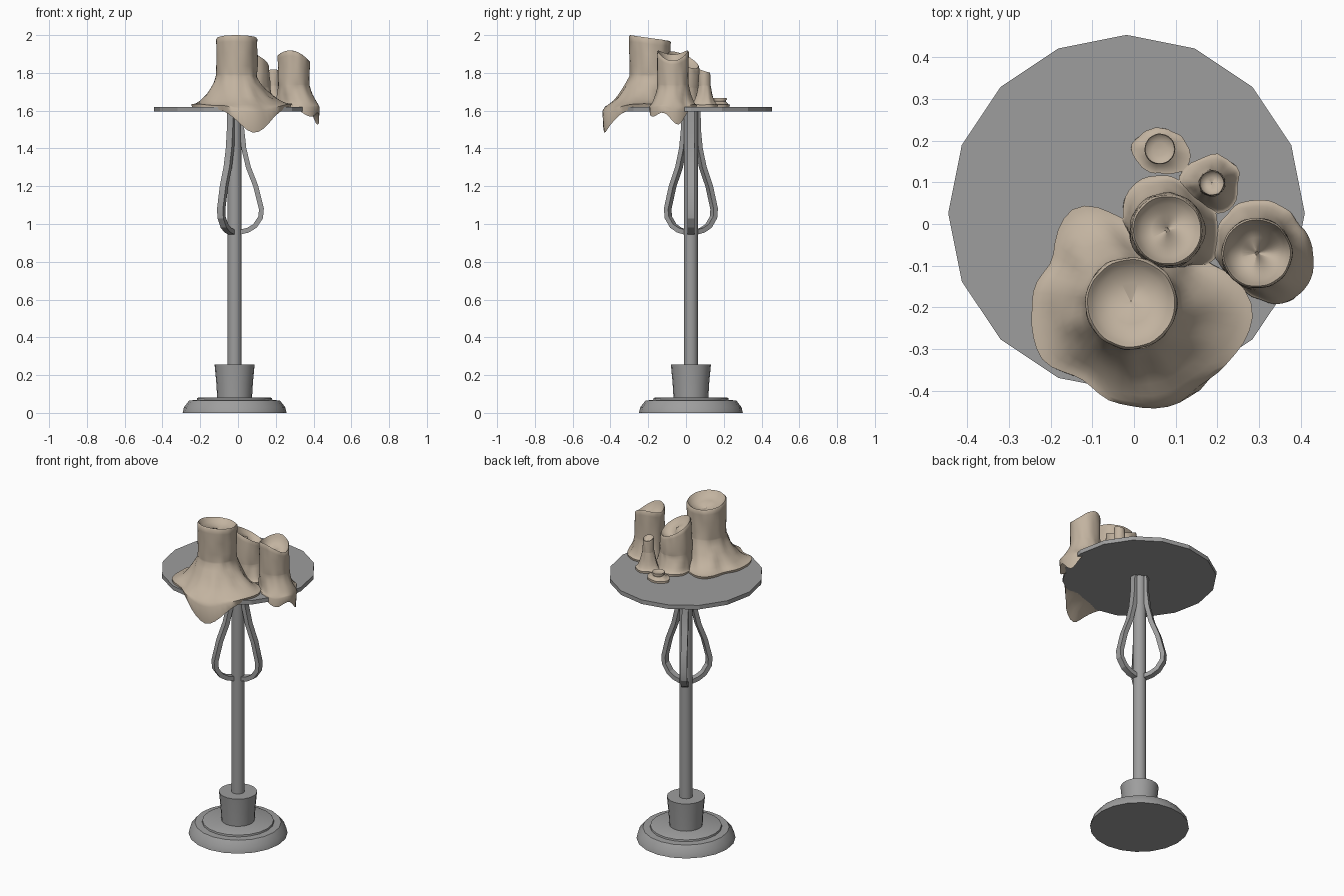
import bpy, bmesh, math
from mathutils import Vector, noise

cube = bpy.data.objects.get("Cube")
if cube:
    bpy.data.objects.remove(cube, do_unlink=True)

AXIS = Vector((-0.018, 0.026, 0))
TABLE_TOP = 1.62


def make_material(name, rgb):
    mat = bpy.data.materials.new(name)
    mat.use_nodes = True
    color = (*rgb, 1)
    mat.diffuse_color = color
    mat.node_tree.nodes["Principled BSDF"].inputs["Base Color"].default_value = color
    return mat


metal = make_material("grey metal", (0.34, 0.34, 0.34))
wax = make_material("beige wax", (0.54, 0.45, 0.35))


def finish(name, bm, mat, location, angle=30):
    bmesh.ops.recalc_face_normals(bm, faces=bm.faces)
    mesh = bpy.data.meshes.new(name)
    bm.to_mesh(mesh)
    bm.free()
    mesh.materials.append(mat)
    obj = bpy.data.objects.new(name, mesh)
    obj.location = location
    bpy.context.collection.objects.link(obj)
    bpy.ops.object.select_all(action='DESELECT')
    obj.select_set(True)
    bpy.context.view_layer.objects.active = obj
    bpy.ops.object.shade_smooth_by_angle(angle=math.radians(angle))
    return obj


def skin(bm, loops):
    """Join closed loops of points with quads and cap both ends."""
    rings = [[bm.verts.new(p) for p in loop] for loop in loops]
    n = len(rings[0])
    for a, b in zip(rings, rings[1:]):
        for i in range(n):
            j = (i + 1) % n
            bm.faces.new((a[i], a[j], b[j], b[i]))
    bm.faces.new(rings[0])
    bm.faces.new(rings[-1])


def lathe(name, profile, sides=16, angle=30):
    bm = bmesh.new()
    turns = [math.tau * i / sides for i in range(sides)]
    skin(bm, [[(r * math.cos(a), r * math.sin(a), z) for a in turns] for r, z in profile])
    return finish(name, bm, metal, AXIS, angle)


# Stand: foot, cup, column and round table
lathe("foot", [(0.275, 0), (0.268, 0.03), (0.24, 0.066), (0.2, 0.068), (0.198, 0.078), (0.19, 0.082)], 20)
lathe("cup", [(0.092, 0.075), (0.097, 0.16), (0.106, 0.255)], 20)
lathe("column", [(0.037, 0.24), (0.037, 1.6)])
lathe("table", [(0.428, 1.595), (0.428, TABLE_TOP)], 16, 15)

# Three bent flat bars around the column
BAR = [(0.036, 1.6), (0.038, 1.5), (0.049, 1.4), (0.073, 1.3), (0.112, 1.2), (0.142, 1.08),
       (0.138, 1.035), (0.108, 0.99), (0.07, 0.967), (0.02, 0.955)]


def bar(name, turn):
    path = [Vector(p) for p in BAR]
    loops = []
    for i, p in enumerate(path):
        along = (path[min(i + 1, len(path) - 1)] - path[max(i - 1, 0)]).normalized()
        side = Vector((-along.y, along.x)) * 0.013
        loop = []
        for s, w in ((1, -1), (1, 1), (-1, 1), (-1, -1)):
            q, t = p + side * s, 0.018 * w
            loop.append((q.x * math.cos(turn) - t * math.sin(turn),
                         q.x * math.sin(turn) + t * math.cos(turn), q.y))
        loops.append(loop)
    bm = bmesh.new()
    skin(bm, loops)
    finish(name, bm, metal, AXIS, 20)


for k, label in enumerate(("left", "back", "front")):
    bar(label + "_bar", k * math.tau / 3)


def around(values, a):
    """Smooth periodic interpolation of evenly spaced radii."""
    n = len(values)
    f = (a % math.tau) / math.tau * n
    i, t = int(f), f - int(f)
    p0, p1, p2, p3 = (values[(i + d) % n] for d in (-1, 0, 1, 2))
    return p1 + 0.5 * t * (p2 - p0 + t * (2 * p0 - 5 * p1 + 4 * p2 - p3 + t * (3 * (p1 - p2) + p3 - p0)))


def candle(name, x, y, top, radius, waist, flare, skirt, tilt=(0, 0), notch=0, bowl=0.04,
           drips=(), rough=0.008, sides=56):
    """Melted candle: hollow top, wall, and a spreading skirt that may drip off the table."""
    low = TABLE_TOP + flare
    columns = []
    for i in range(sides):
        a = math.tau * i / sides
        c, s = math.cos(a), math.sin(a)
        reach = around(skirt, a)
        drop = 0
        for where, depth, spread in drips:
            gap = (math.degrees(a) - where + 180) % 360 - 180
            drop += depth * math.exp(-(gap / spread) ** 2)
        rise = (tilt[0] * c + tilt[1] * s) * radius - notch * math.cos(2 * a)
        col = []

        def add(r, z, bump=1.0):
            n = noise.noise(Vector((x + c * 0.12, y + s * 0.12, z * 0.7)) * 22) * rough * bump
            col.append(((r + n) * c, (r + n) * s, z + n * 0.5))

        # hollow, rounded lip and wall
        for k, d in ((0.05, 1), (0.45, 0.9), (0.75, 0.6), (0.88, 0.22), (0.95, 0.02)):
            add(radius * k, top + rise * (1 - 0.4 * d) - bowl * d, 0.2 * k)
        add(radius, top + rise - 0.008, 0.3)
        for k in (0.15, 0.4, 0.7, 0.9):
            z = top + (low - top) * k
            add(radius + (waist - radius) * min(1, k * 1.6), z + rise * (1 - k), 0.5)
        # skirt
        for t in (0, 0.12, 0.27, 0.45, 0.63, 0.8, 0.92, 1):
            z = TABLE_TOP + 0.012 + flare * (1 - t) ** 2 - 0.35 * drop * t ** 8
            add(waist + (reach - waist) * t, z, 0.6 + 0.6 * t)
        # hanging edge and underside
        add(reach * 0.985, TABLE_TOP - 0.008 - drop)
        add(reach * 0.9, TABLE_TOP - 0.01 - 0.5 * drop)
        add(reach * 0.6, TABLE_TOP - 0.012, 0)
        columns.append(col)
    bm = bmesh.new()
    skin(bm, list(zip(*columns)))
    finish(name, bm, wax, (x, y, 0), 60)


# Five candles, tallest first
candle("tall_candle", -0.007, -0.19, 1.985, 0.11, 0.108, 0.15,
       [0.28, 0.21, 0.2, 0.2, 0.26, 0.22, 0.235, 0.245, 0.225, 0.252, 0.262, 0.275],
       tilt=(0, -0.14), drips=((-68, 0.13, 26),), rough=0.013)
candle("middle_candle", 0.08, -0.015, 1.87, 0.085, 0.09, 0.09,
       [0.12, 0.12, 0.115, 0.13, 0.135, 0.125, 0.1, 0.1, 0.1, 0.1, 0.11, 0.13],
       tilt=(-0.35, -0.4))
candle("side_candle", 0.295, -0.07, 1.9, 0.084, 0.084, 0.1,
       [0.138, 0.125, 0.125, 0.13, 0.12, 0.11, 0.1, 0.09, 0.09, 0.11, 0.138, 0.14],
       tilt=(-0.2, 0), notch=0.018, bowl=0.06, drips=((12, 0.085, 24), (-50, 0.045, 24)))
candle("thin_candle", 0.187, 0.098, 1.81, 0.03, 0.032, 0.1,
       [0.065, 0.07, 0.068, 0.07, 0.062, 0.075, 0.08, 0.07, 0.065, 0.07, 0.075, 0.07],
       tilt=(0, -0.3), bowl=0.015, rough=0.005, sides=32)
candle("short_candle", 0.062, 0.18, 1.668, 0.037, 0.03, 0.018,
       [0.07, 0.06, 0.05, 0.05, 0.055, 0.06, 0.07, 0.06, 0.06, 0.06, 0.07, 0.08],
       bowl=0.01, rough=0.004, sides=32)
